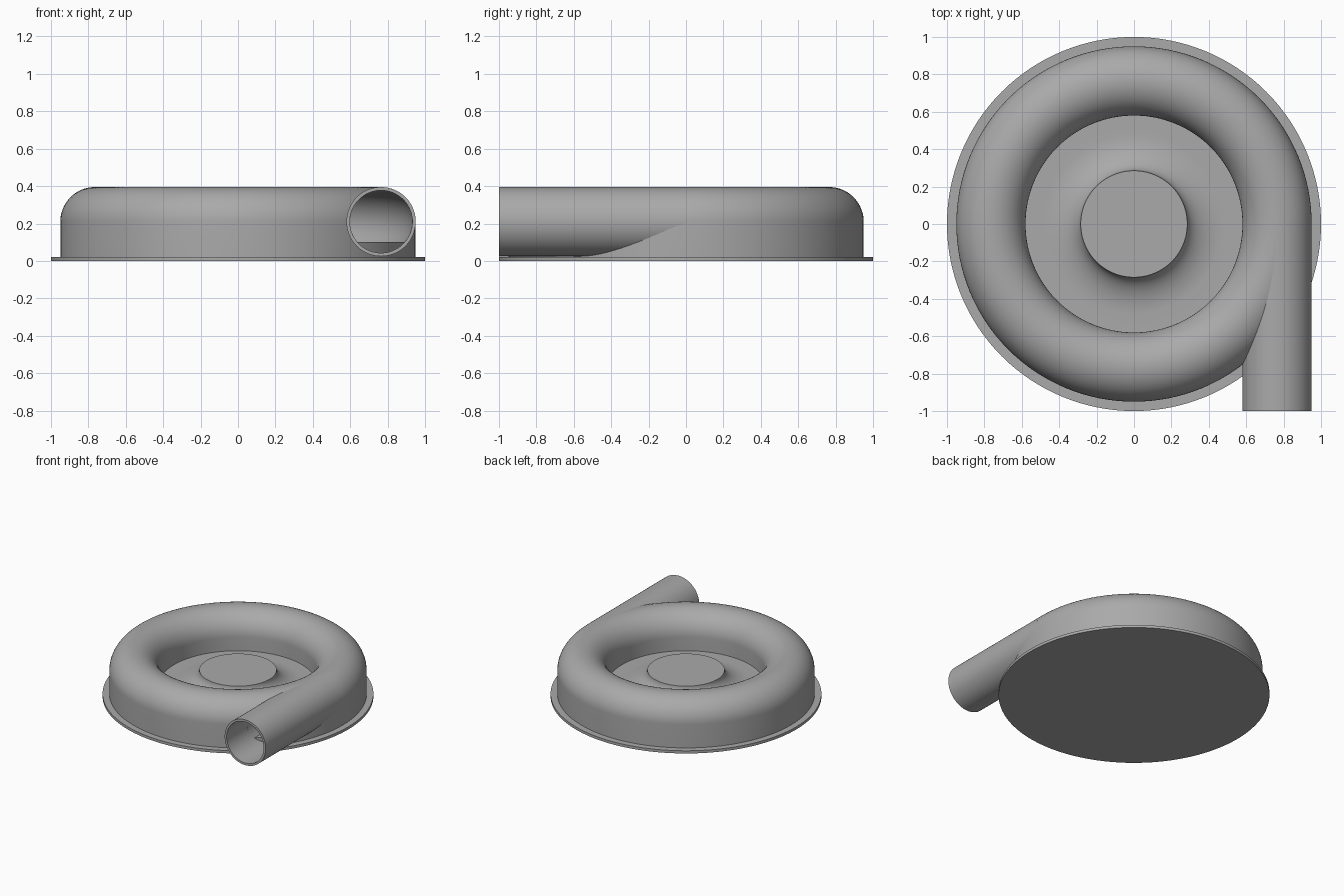
import bpy, bmesh
from math import sin, cos, pi, radians, asin
from mathutils import Vector

cube = bpy.data.objects.get("Cube")
if cube:
    bpy.data.objects.remove(cube)

SEG = 128
RING, TUBE, MID = 0.765, 0.185, 0.21   # ring radius, tube radius, tube centre height
BORE, FLOOR, PLATE = 0.167, 0.10, 0.022

grey = bpy.data.materials.new("grey")
grey.use_nodes = True
grey.diffuse_color = (0.4, 0.4, 0.4, 1)
grey.node_tree.nodes["Principled BSDF"].inputs["Base Color"].default_value = (0.4, 0.4, 0.4, 1)


def arc(cx, cz, rx, rz, a0, a1, n):
    """Points on an elliptical arc in the x-z plane."""
    steps = [a0 + (a1 - a0) * i / n for i in range(n + 1)]
    return [(cx + rx * cos(a), cz + rz * sin(a)) for a in steps]


def finish(name, bm):
    bmesh.ops.remove_doubles(bm, verts=bm.verts, dist=1e-5)
    bmesh.ops.recalc_face_normals(bm, faces=bm.faces)
    mesh = bpy.data.meshes.new(name)
    bm.to_mesh(mesh)
    bm.free()
    mesh.materials.append(grey)
    ob = bpy.data.objects.new(name, mesh)
    bpy.context.collection.objects.link(ob)
    return ob


def lathe(name, profile, closed=False):
    """Revolve an x-z profile about the z axis."""
    bm = bmesh.new()
    vs = [bm.verts.new((x, 0, z)) for x, z in profile]
    edges = [bm.edges.new(p) for p in zip(vs, vs[1:] + vs[:1] if closed else vs[1:])]
    bmesh.ops.spin(bm, geom=vs + edges, cent=(0, 0, 0), axis=(0, 0, 1),
                   angle=2 * pi, steps=SEG)
    return finish(name, bm)


def extrude_y(name, profile, y0, y1):
    """Extrude a closed x-z profile along y."""
    bm = bmesh.new()
    face = bm.faces.new([bm.verts.new((x, y0, z)) for x, z in profile])
    geom = bmesh.ops.extrude_face_region(bm, geom=[face], use_keep_orig=True)["geom"]
    moved = [g for g in geom if isinstance(g, bmesh.types.BMVert)]
    bmesh.ops.translate(bm, verts=moved, vec=Vector((0, y1 - y0, 0)))
    return finish(name, bm)


def cut(target, cutter):
    mod = target.modifiers.new("cut", 'BOOLEAN')
    mod.operation, mod.solver, mod.object = 'DIFFERENCE', 'EXACT', cutter
    bpy.context.view_layer.objects.active = target
    bpy.ops.object.modifier_apply(modifier=mod.name)


def smooth(ob):
    bpy.ops.object.select_all(action='DESELECT')
    ob.select_set(True)
    bpy.context.view_layer.objects.active = ob
    bpy.ops.object.shade_smooth_by_angle(angle=radians(30))


# Round base plate
base_plate = lathe("base_plate", [(0, 0), (1, 0), (1, PLATE), (0, PLATE)])

# Ring-shaped housing with a sunken floor and a flared hub in the middle
housing = lathe("ring_housing",
                [(0, 0.01), (RING + TUBE, 0.01)]
                + arc(RING, MID, TUBE, TUBE, 0, pi, 40)
                + [(RING - TUBE, FLOOR)]
                + arc(0.485, 0.215, 0.2, 0.215 - FLOOR, 1.5 * pi, pi, 16)
                + [(0, 0.215)])

# Hollow channel inside the ring and through the outlet
low = asin((FLOOR - MID) / BORE)
channel = arc(RING, MID, BORE, BORE, low, pi - low, 40)
cutters = [lathe("channel_cutter", channel, closed=True),
           extrude_y("outlet_cutter", channel, -1.1, -0.01)]
for c in cutters:
    cut(housing, c)
    bpy.data.objects.remove(c)

# Straight outlet pipe leaving the ring at a tangent
pipe = lathe("outlet_pipe", [(TUBE, 0), (TUBE, 1), (BORE, 1), (BORE, 0)], closed=True)
pipe.rotation_euler = (radians(90), 0, 0)
pipe.location = (RING, 0, MID)

for ob in (base_plate, housing, pipe):
    smooth(ob)
